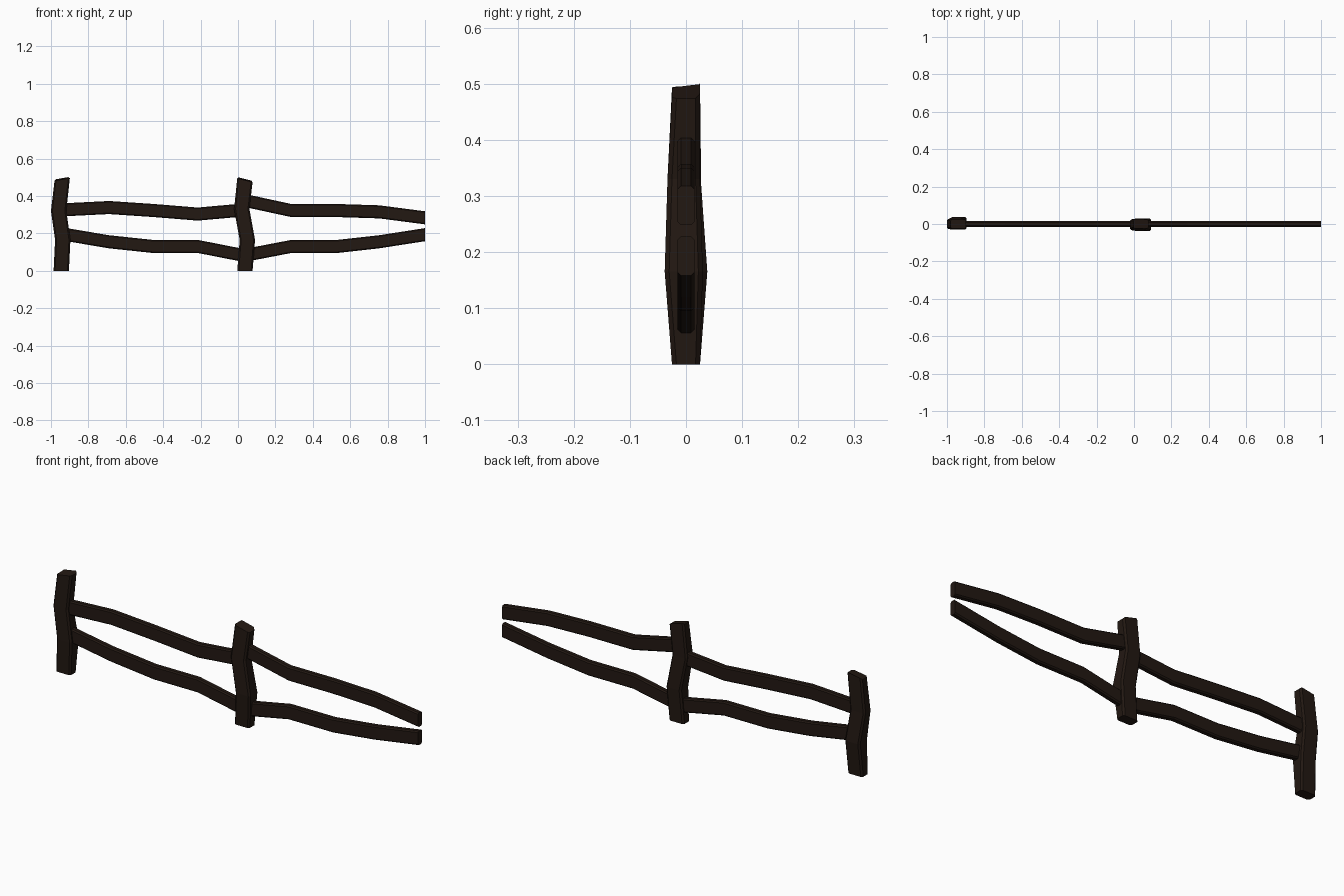
import bpy, bmesh

if "Cube" in bpy.data.objects:
    bpy.data.objects.remove(bpy.data.objects["Cube"])

wood = bpy.data.materials.new("dark_wood")
wood.diffuse_color = (0.016, 0.009, 0.006, 1)
wood.use_nodes = True
wood.node_tree.nodes["Principled BSDF"].inputs["Base Color"].default_value = wood.diffuse_color


def section(u, v, c):
    """Chamfered rectangle (8 points), half sizes u and v, chamfer c."""
    return [(u, -v + c), (u, v - c), (u - c, v), (-u + c, v),
            (-u, v - c), (-u, -v + c), (-u + c, -v), (u - c, -v)]


def loft(name, rings):
    """Skin a list of vertex rings and cap both ends."""
    bm = bmesh.new()
    loops = [[bm.verts.new(p) for p in r] for r in rings]
    n = len(loops[0])
    for a, b in zip(loops, loops[1:]):
        for i in range(n):
            j = (i + 1) % n
            bm.faces.new((a[i], a[j], b[j], b[i]))
    bm.faces.new(loops[0])
    bm.faces.new(loops[-1])
    bmesh.ops.recalc_face_normals(bm, faces=bm.faces[:])
    me = bpy.data.meshes.new(name)
    bm.to_mesh(me)
    bm.free()
    me.materials.append(wood)
    ob = bpy.data.objects.new(name, me)
    bpy.context.collection.objects.link(ob)
    return ob


def post(name, levels, tilt):
    """levels: x centre, y min, y max, z; the top ring is tilted and uneven."""
    rings = []
    for k, (x, y0, y1, z) in enumerate(levels):
        top = k == len(levels) - 1
        ring = []
        for i, (u, v) in enumerate(section(0.041, (y1 - y0) / 2, 0.008)):
            dz = tilt * u + (0.007 if i in (2, 3) else 0) if top else 0
            ring.append((x + u, (y0 + y1) / 2 + v, z + dz))
        rings.append(ring)
    loft(name, rings)


def rail(name, path):
    """path: (x, z) centre line of a thin bent rail."""
    rings = [[(x, u, z + v) for u, v in section(0.015, 0.035, 0.006)]
             for x, z in path]
    loft(name, rings)


# Crooked upright posts
post("left_post", [(-0.945, -0.025, 0.025, 0), (-0.937, -0.030, 0.038, 0.165),
                   (-0.959, -0.027, 0.027, 0.32), (-0.940, -0.025, 0.025, 0.488)], 0.17)
post("middle_post", [(0.037, -0.025, 0.025, 0), (0.050, -0.038, 0.030, 0.165),
                     (0.020, -0.033, 0.025, 0.33), (0.037, -0.025, 0.025, 0.484)], -0.25)

# Bent rails between the posts and out to the free right end
rail("upper_left_rail", [(-0.95, 0.325), (-0.69, 0.338), (-0.45, 0.322),
                         (-0.215, 0.303), (0.03, 0.325)])
rail("lower_left_rail", [(-0.94, 0.197), (-0.69, 0.155), (-0.455, 0.13),
                         (-0.215, 0.13), (0.04, 0.08)])
rail("upper_right_rail", [(0.03, 0.377), (0.285, 0.322), (0.53, 0.322),
                          (0.755, 0.315), (1.0, 0.283)])
rail("lower_right_rail", [(0.04, 0.083), (0.285, 0.13), (0.53, 0.13),
                          (0.755, 0.155), (1.0, 0.193)])
